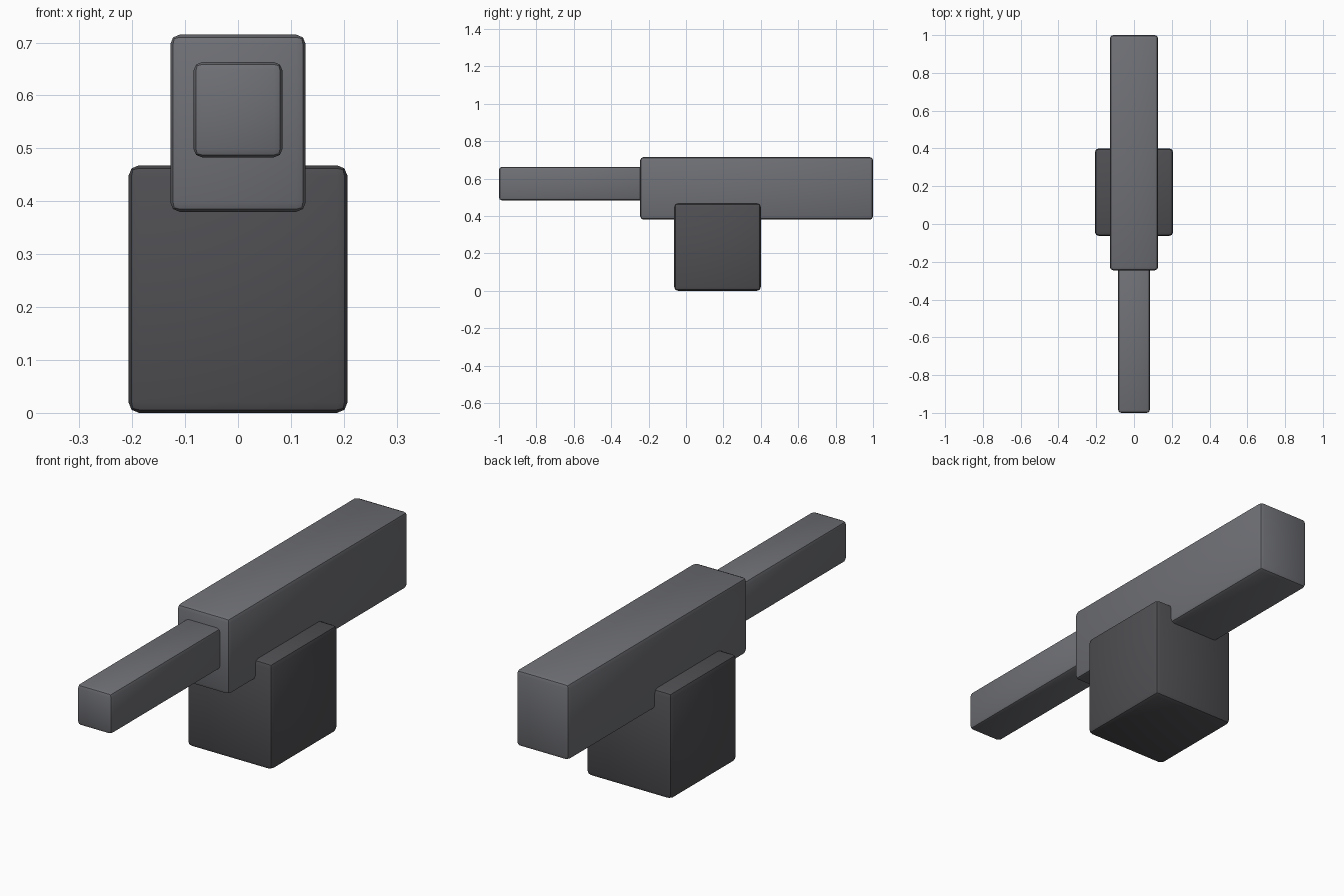
import bpy
import math

if "Cube" in bpy.data.objects:
    bpy.data.objects.remove(bpy.data.objects["Cube"], do_unlink=True)


def make_material(name, colour):
    mat = bpy.data.materials.new(name)
    mat.use_nodes = True
    mat.diffuse_color = colour
    mat.node_tree.nodes["Principled BSDF"].inputs["Base Color"].default_value = colour
    return mat


def rounded_box(name, low, high, bevel, mat):
    """Box between two corners with softened edges."""
    centre = [(a + b) / 2 for a, b in zip(low, high)]
    bpy.ops.mesh.primitive_cube_add(size=1, location=centre)
    obj = bpy.context.object
    obj.name = name
    obj.scale = [b - a for a, b in zip(low, high)]
    bpy.ops.object.transform_apply(location=False, rotation=False, scale=True)
    mod = obj.modifiers.new("Soft edges", "BEVEL")
    mod.width = bevel
    mod.segments = 2
    bpy.ops.object.modifier_apply(modifier=mod.name)
    bpy.ops.object.shade_smooth_by_angle(angle=math.radians(30))
    obj.data.materials.append(mat)
    return obj


metal = make_material("grey metal", (0.16, 0.163, 0.18, 1))
dark = make_material("dark grey", (0.078, 0.076, 0.084, 1))

# Mounting block
rounded_box("base_block", (-0.207, -0.063, 0), (0.207, 0.4, 0.468), 0.02, dark)
# Main housing, resting in the block
rounded_box("housing", (-0.128, -0.245, 0.38), (0.128, 1.0, 0.715), 0.018, metal)
# Forward barrel, running back into the housing
rounded_box("barrel", (-0.084, -1.0, 0.483), (0.084, -0.2, 0.663), 0.016, metal)
